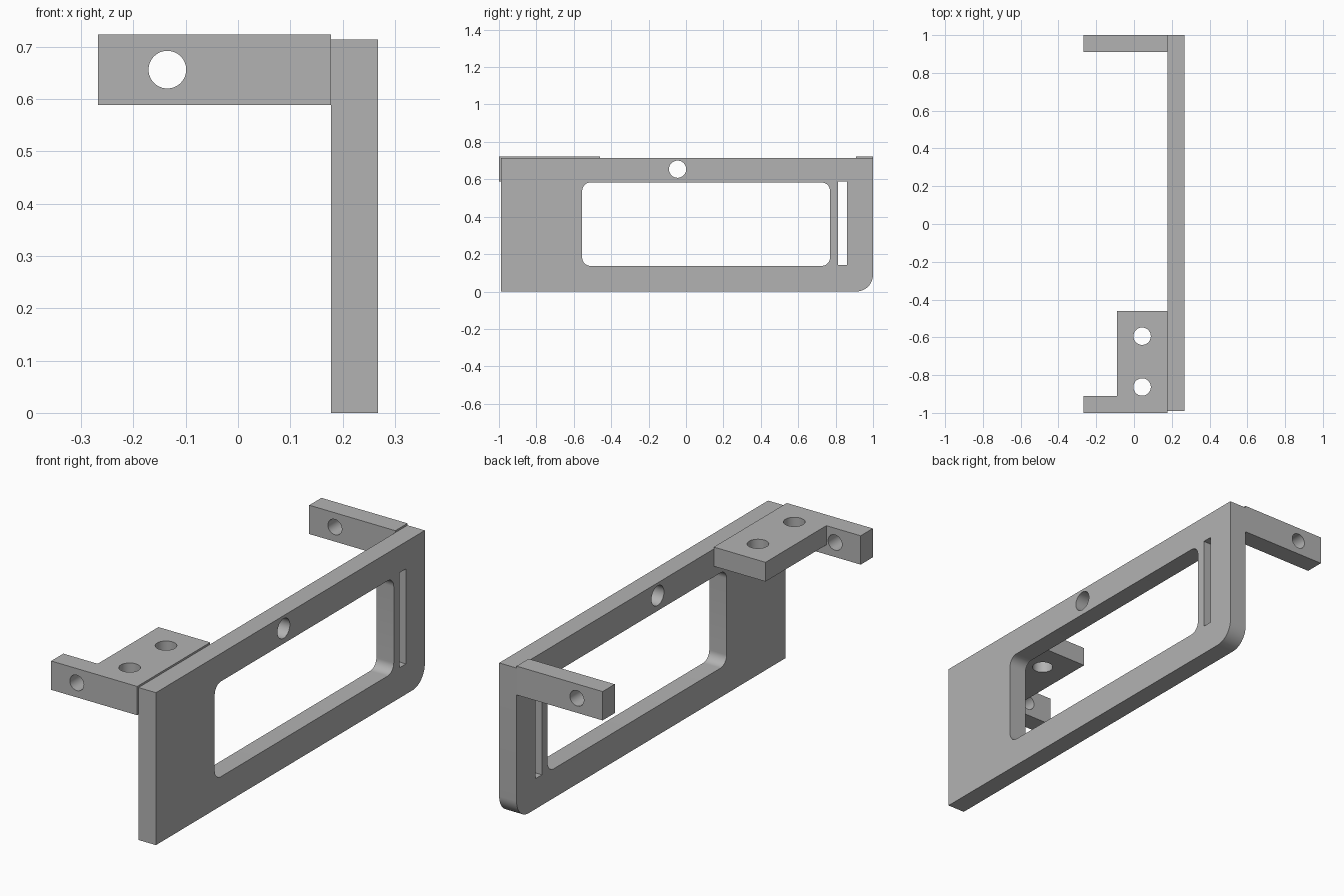
import bpy, bmesh
from math import pi, cos, sin, radians
from mathutils import Vector

if "Cube" in bpy.data.objects:
    bpy.data.objects.remove(bpy.data.objects["Cube"], do_unlink=True)

grey = bpy.data.materials.new("plain_grey")
grey.use_nodes = True
colour = (0.45, 0.45, 0.45, 1)
grey.diffuse_color = colour
grey.node_tree.nodes["Principled BSDF"].inputs["Base Color"].default_value = colour


def rounded(a0, a1, b0, b1, radii=(0, 0, 0, 0), steps=12):
    """Rectangle outline; radii go lower left, lower right, upper right, upper left."""
    corners = [(a0, b0, 1, 1), (a1, b0, -1, 1), (a1, b1, -1, -1), (a0, b1, 1, -1)]
    points = []
    for i, ((a, b, sa, sb), r) in enumerate(zip(corners, radii)):
        if r == 0:
            points.append((a, b))
            continue
        for k in range(steps + 1):
            t = pi + (i + k / steps) * pi / 2
            points.append((a + sa * r + r * cos(t), b + sb * r + r * sin(t)))
    return points


def circle(a, b, r, steps=48):
    return [(a + r * cos(2 * pi * k / steps), b + r * sin(2 * pi * k / steps))
            for k in range(steps)]


def prism(name, outline, axis, start, end):
    """Extrude a flat outline along the x, y or z axis."""
    place = {"x": lambda a, b, d: (d, a, b),
             "y": lambda a, b, d: (a, d, b),
             "z": lambda a, b, d: (a, b, d)}[axis]
    bm = bmesh.new()
    face = bm.faces.new([bm.verts.new(place(a, b, start)) for a, b in outline])
    grown = bmesh.ops.extrude_face_region(bm, geom=[face], use_keep_orig=True)
    verts = [g for g in grown["geom"] if isinstance(g, bmesh.types.BMVert)]
    bmesh.ops.translate(bm, verts=verts, vec=Vector(place(0, 0, end - start)))
    bmesh.ops.recalc_face_normals(bm, faces=bm.faces)
    mesh = bpy.data.meshes.new(name)
    bm.to_mesh(mesh)
    bm.free()
    mesh.materials.append(grey)
    obj = bpy.data.objects.new(name, mesh)
    bpy.context.collection.objects.link(obj)
    return obj


def combine(target, tool, operation):
    """Apply a boolean and discard the tool."""
    mod = target.modifiers.new("boolean", "BOOLEAN")
    mod.operation, mod.object, mod.solver = operation, tool, "EXACT"
    bpy.context.view_layer.objects.active = target
    bpy.ops.object.modifier_apply(modifier=mod.name)
    bpy.data.objects.remove(tool, do_unlink=True)


def cut(target, outline, axis):
    combine(target, prism("cutter", outline, axis, -2, 2), "DIFFERENCE")


# Side plate with window, slot and bolt hole
plate = prism("side_plate", rounded(-0.99, 1, 0, 0.714, (0, 0.09, 0, 0)), "x", 0.178, 0.268)
cut(plate, rounded(-0.555, 0.77, 0.137, 0.583, [0.045] * 4), "x")
cut(plate, rounded(0.812, 0.86, 0.142, 0.587), "x")
cut(plate, circle(-0.045, 0.654, 0.046), "x")

# Mounting arms at both ends, sharing one profile
arm_outline = rounded(-0.268, 0.178, 0.588, 0.723)
front_arm = prism("front_bracket", arm_outline, "y", -1, -0.91)
back_arm = prism("back_arm", arm_outline, "y", 0.91, 1)

# Flat pad joined to the front arm, with two bolt holes
pad = prism("pad", rounded(-0.09, 0.178, -0.95, -0.46), "z", 0.633, 0.723)
combine(front_arm, pad, "UNION")
for y in (-0.594, -0.863):
    cut(front_arm, circle(0.043, y, 0.046), "z")

# Bolt hole through each arm
for arm in (front_arm, back_arm):
    cut(arm, circle(-0.135, 0.656, 0.036), "y")

# Smooth the round edges and keep the rest sharp
bpy.ops.object.select_all(action="DESELECT")
for obj in (plate, front_arm, back_arm):
    obj.select_set(True)
bpy.context.view_layer.objects.active = plate
bpy.ops.object.shade_smooth_by_angle(angle=radians(30))
